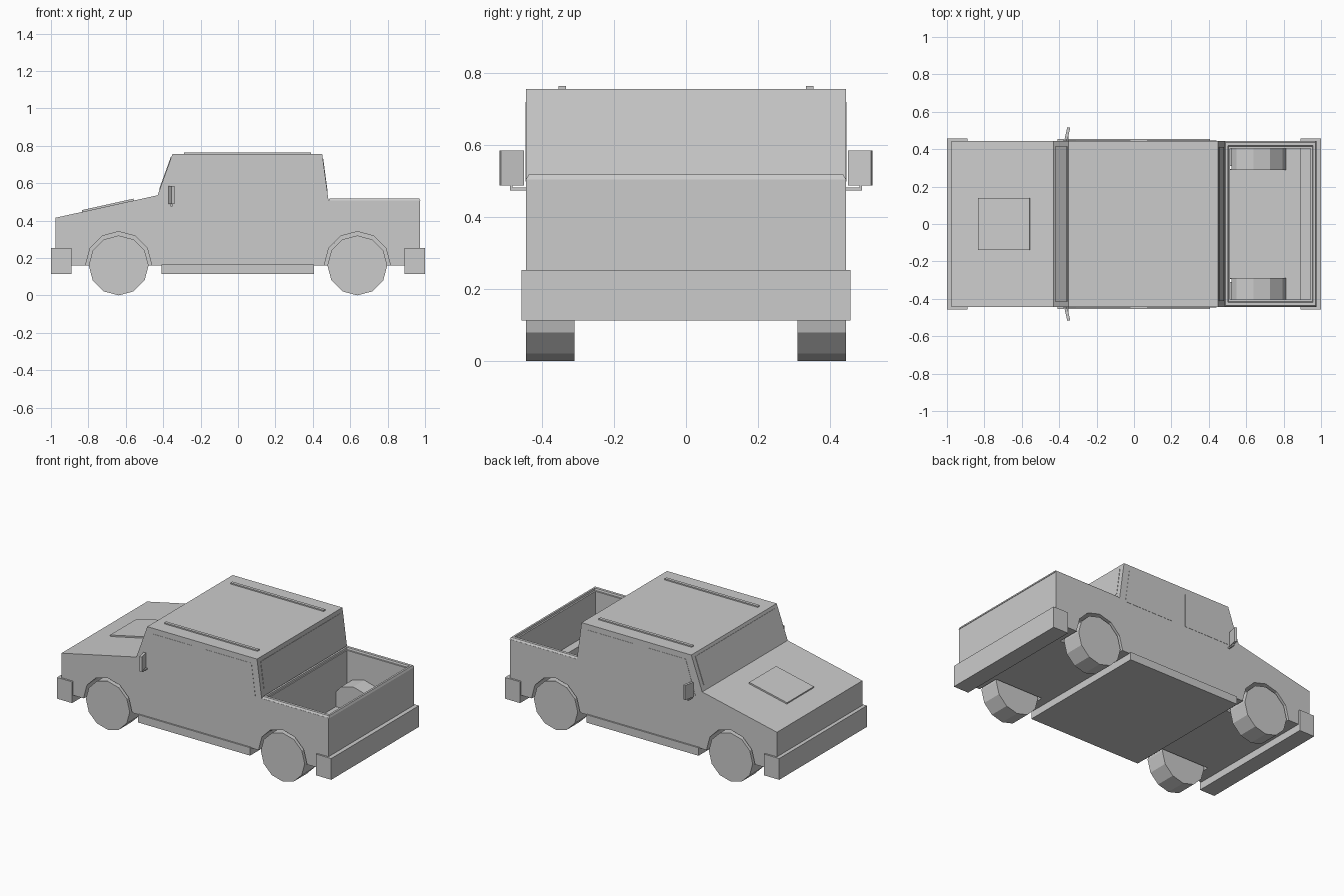
import bpy, bmesh, math
from mathutils import Matrix, Vector

if "Cube" in bpy.data.objects:
    bpy.data.objects.remove(bpy.data.objects["Cube"])


def finish(name, bm):
    bmesh.ops.recalc_face_normals(bm, faces=bm.faces)
    mesh = bpy.data.meshes.new(name)
    bm.to_mesh(mesh)
    bm.free()
    obj = bpy.data.objects.new(name, mesh)
    bpy.context.collection.objects.link(obj)
    return obj


def prism(name, profile, y0, y1):
    """Side profile of (x, z) points swept from y0 to y1."""
    bm = bmesh.new()
    face = bm.faces.new([bm.verts.new((x, y0, z)) for x, z in profile])
    ext = bmesh.ops.extrude_face_region(bm, geom=[face])["geom"]
    verts = [v for v in ext if isinstance(v, bmesh.types.BMVert)]
    bmesh.ops.translate(bm, verts=verts, vec=(0, y1 - y0, 0))
    return finish(name, bm)


def box(name, x0, x1, y0, y1, z0, z1):
    return prism(name, [(x0, z0), (x1, z0), (x1, z1), (x0, z1)], y0, y1)


def disc(name, x, z, r, y0, y1, n=12, upper=False):
    """Twelve-sided cylinder across the vehicle, or only its upper half."""
    count = n // 2 + 1 if upper else n
    pts = [(x + r * math.cos(2 * math.pi * i / n),
            z + r * math.sin(2 * math.pi * i / n)) for i in range(count)]
    return prism(name, pts, y0, y1)


def boolean(target, tool, operation):
    mod = target.modifiers.new(operation.lower(), 'BOOLEAN')
    mod.operation, mod.object, mod.solver = operation, tool, 'EXACT'
    bpy.context.view_layer.objects.active = target
    bpy.ops.object.modifier_apply(modifier=mod.name)
    bpy.data.objects.remove(tool)


def sloped_panel(name, a, b, thick, y0, y1):
    """Thin slab on the line a-b of the side profile, rising to its left."""
    a, b = Vector(a), Vector(b)
    d = (b - a).normalized()
    n = Vector((-d.y, d.x)) * thick
    return prism(name, [a - n, b - n, b + n, a + n], y0, y1)


W = 0.445          # half width of the body
AXLES = (-0.638, 0.638)

# Body with bonnet, cab and load bed
body = prism("body", [(-0.975, 0.16), (-0.975, 0.415), (-0.43, 0.535), (-0.35, 0.757),
                      (0.45, 0.757), (0.484, 0.507), (0.972, 0.507), (0.972, 0.16)], -W, W)
boolean(body, box("bed_cutter", 0.512, 0.944, -0.404, 0.404, 0.18, 0.7), 'DIFFERENCE')

# Wheel housings in the bed, then the arches cut from below
for s in (-1, 1):
    y = sorted((s * 0.288, s * 0.42))
    boolean(body, prism("housing", [(0.505, 0.17), (0.814, 0.17)] + [
        (0.638 + 0.179 * math.cos(math.radians(a)), 0.165 + 0.179 * math.sin(math.radians(a)))
        for a in (30, 60, 90, 120)] + [(0.505, 0.27)], *y), 'UNION')
for s in (-1, 1):
    for x in AXLES:
        y = sorted((s * 0.293, s * 0.6))
        boolean(body, disc("arch_cutter", x, 0.165, 0.176, *y), 'DIFFERENCE')

# Wheels
for x, end in zip(AXLES, ("front", "rear")):
    for s, side in ((-1, "near"), (1, "far")):
        disc(f"{end}_wheel_{side}", x, 0.16, 0.16, *sorted((s * 0.31, s * W)))

# Bumpers and floor sill
box("front_bumper", -1.0, -0.89, -0.457, 0.457, 0.113, 0.253)
box("rear_bumper", 0.89, 1.0, -0.457, 0.457, 0.113, 0.253)
box("sill", -0.41, 0.407, -0.455, 0.455, 0.113, 0.165)

# Chamfered rail around the load bed
bm = bmesh.new()
loops = []
for inset, z in ((0, 0.505), (0.008, 0.519), (0.026, 0.519), (0.03, 0.505)):
    x0, x1, y = 0.484 + inset * 0.7, 0.975 - inset * 0.7, W - inset
    loops.append([bm.verts.new(p) for p in
                  ((x0, -y, z), (x1, -y, z), (x1, y, z), (x0, y, z))])
for i in range(4):
    lo, hi = loops[i], loops[(i + 1) % 4]
    for j in range(4):
        k = (j + 1) % 4
        bm.faces.new((lo[j], lo[k], hi[k], hi[j]))
finish("bed_rail", bm)

# Bonnet panel, windscreen and rear window
sloped_panel("bonnet_panel", (-0.833, 0.447), (-0.557, 0.508), 0.009, -0.14, 0.14)
sloped_panel("windscreen", (-0.419, 0.566), (-0.357, 0.738), 0.003, -0.415, 0.415)
sloped_panel("rear_window", (0.454, 0.73), (0.478, 0.55), 0.002, -0.413, 0.413)

for s, side in ((-1, "near"), (1, "far")):
    # Side windows
    y = sorted((s * 0.44, s * 0.4465))
    prism(f"front_side_window_{side}", [(-0.38, 0.5), (-0.02, 0.5), (-0.02, 0.72), (-0.31, 0.72)], *y)
    prism(f"rear_side_window_{side}", [(0.07, 0.5), (0.44, 0.5), (0.41, 0.72), (0.07, 0.72)], *y)
    # Roof rails
    box(f"roof_rail_{side}", -0.29, 0.39, *sorted((s * 0.334, s * 0.354)), 0.75, 0.765)
    # Door mirrors on small arms
    box(f"mirror_arm_{side}", -0.36, -0.35, *sorted((s * 0.44, s * 0.49)), 0.475, 0.483)
    box(f"mirror_post_{side}", -0.36, -0.35, *sorted((s * 0.482, s * 0.49)), 0.475, 0.495)
    mirror = box(f"mirror_{side}", -0.008, 0.008, -0.033, 0.033, 0.489, 0.586)
    mirror.data.transform(Matrix.Translation((-0.356, s * 0.484, 0))
                          @ Matrix.Rotation(-s * math.radians(13), 4, 'Z'))
